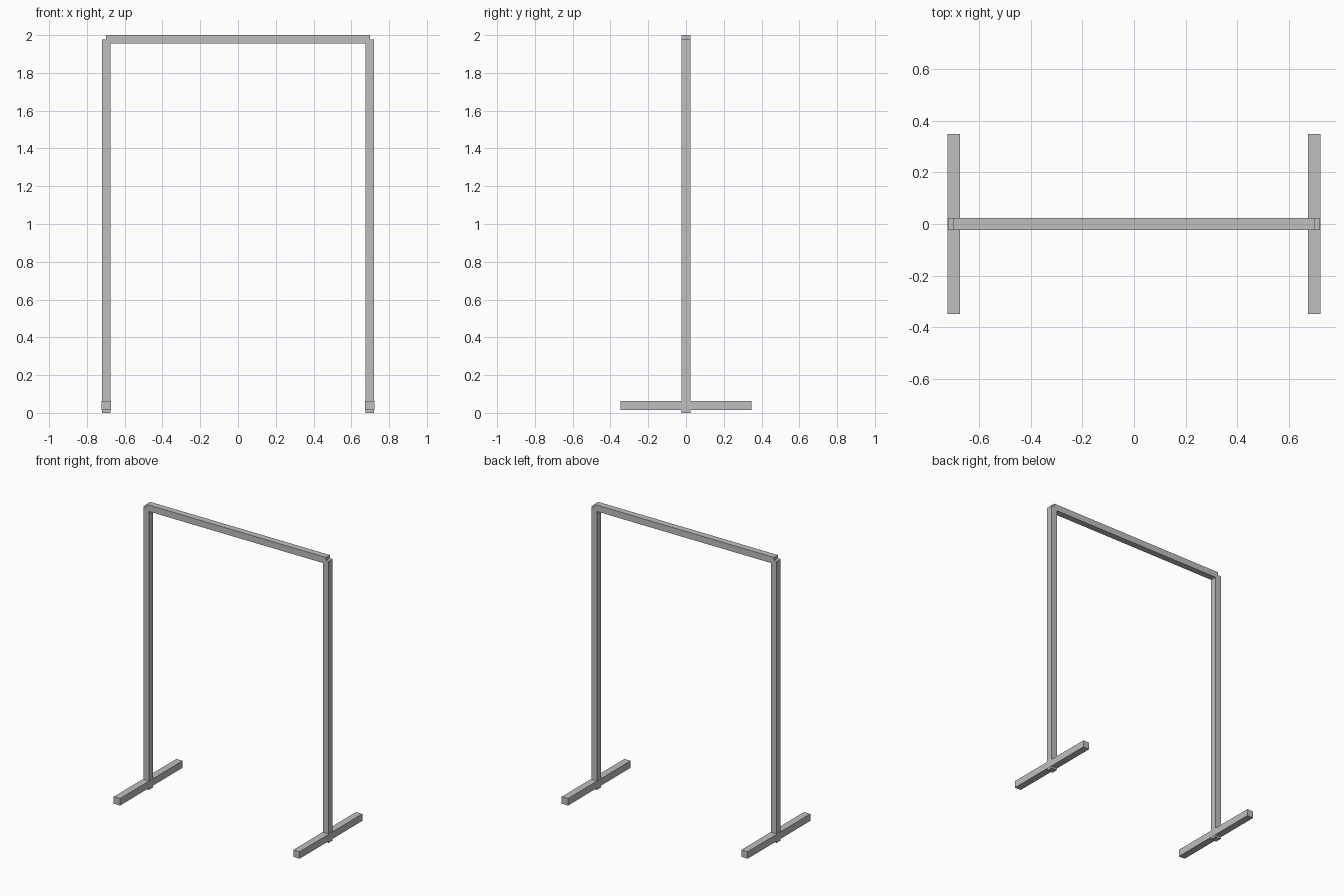
import bpy

if "Cube" in bpy.data.objects:
    bpy.data.objects.remove(bpy.data.objects["Cube"], do_unlink=True)

GREY = (0.52, 0.52, 0.52, 1)
metal = bpy.data.materials.new("grey_metal")
metal.use_nodes = True
metal.diffuse_color = GREY
metal.node_tree.nodes["Principled BSDF"].inputs["Base Color"].default_value = GREY


def bar(name, size, location):
    """Square-section bar with its scale applied."""
    bpy.ops.mesh.primitive_cube_add(size=1, location=location)
    obj = bpy.context.object
    obj.name = name
    obj.scale = size
    bpy.ops.object.transform_apply(location=False, rotation=False, scale=True)
    obj.data.materials.append(metal)
    return obj


TUBE = 0.045      # post and rail thickness
FOOT = 0.049      # foot thickness
SIDE = 0.698      # post centre line
POST_TOP = 1.978

# Top rail ends on the post centre lines
bar("top_rail", (2 * SIDE, TUBE, TUBE), (0, 0, 2 - TUBE / 2))

# Upright posts passing through the feet
for side, sign in (("left", 1), ("right", -1)):
    bar(side + "_post", (TUBE, TUBE, POST_TOP), (sign * SIDE, 0, POST_TOP / 2))
    bar(side + "_foot", (FOOT, 0.695, FOOT), (sign * SIDE, 0, 0.039))
